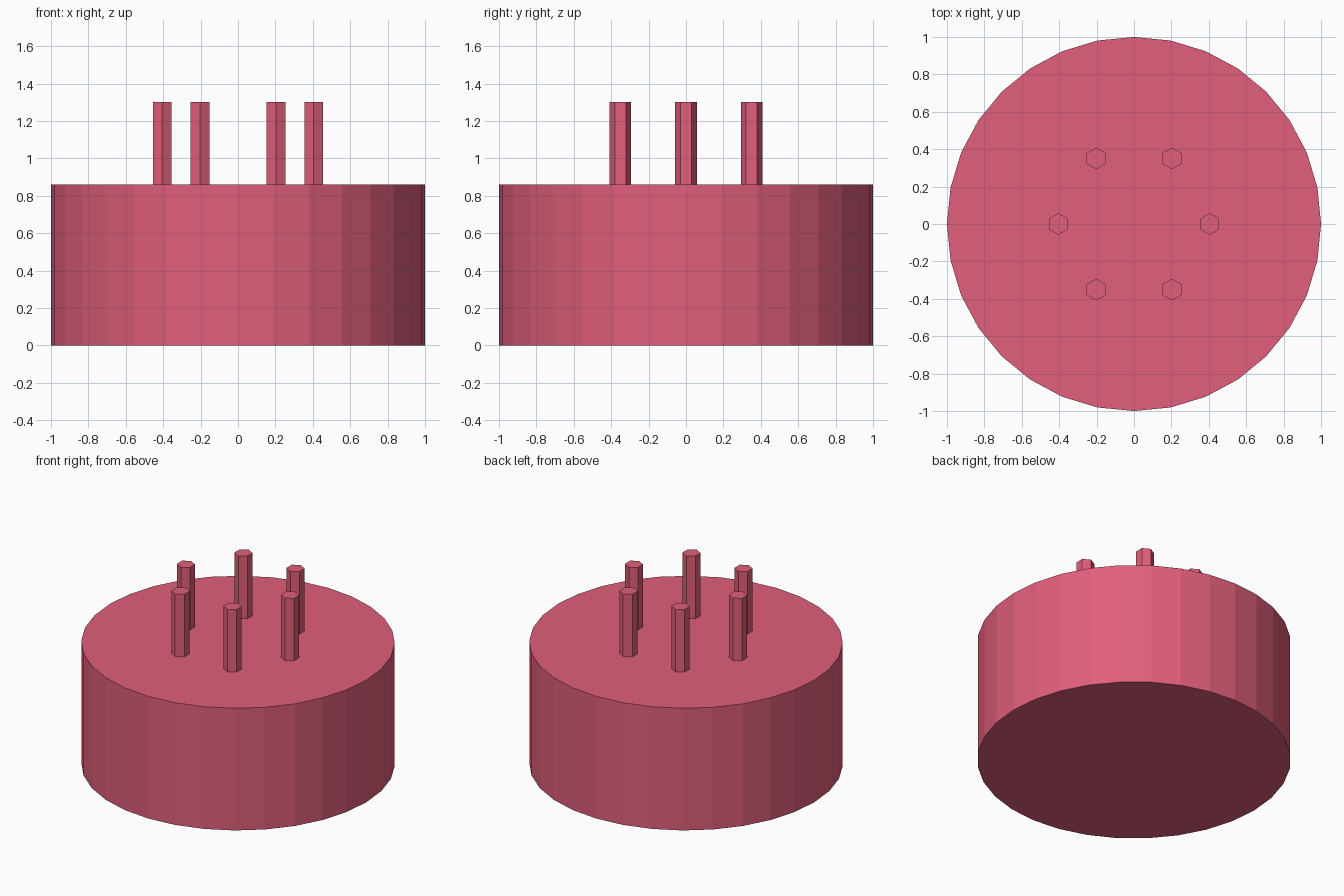
import bpy
from math import cos, sin, pi

if "Cube" in bpy.data.objects:
    bpy.data.objects.remove(bpy.data.objects["Cube"])

BODY_HEIGHT = 0.86
CANDLE_TOP = 1.30
CANDLE_RING = 0.405
SINK = 0.005

pink = bpy.data.materials.new("pink")
pink.diffuse_color = (0.75, 0.115, 0.2, 1)
pink.use_nodes = True
pink.node_tree.nodes["Principled BSDF"].inputs["Base Color"].default_value = pink.diffuse_color


def cylinder(name, sides, radius, x, y, z0, z1):
    bpy.ops.mesh.primitive_cylinder_add(
        vertices=sides, radius=radius, depth=z1 - z0,
        location=(x, y, (z0 + z1) / 2))
    obj = bpy.context.object
    obj.name = name
    obj.data.materials.append(pink)
    return obj


# Round cake body
cylinder("cake_body", 32, 1.0, 0, 0, 0, BODY_HEIGHT)

# Ring of six hexagonal candles
for i in range(6):
    a = i * pi / 3
    cylinder(f"candle_{i + 1}", 6, 0.058,
             CANDLE_RING * cos(a), CANDLE_RING * sin(a),
             BODY_HEIGHT - SINK, CANDLE_TOP)
